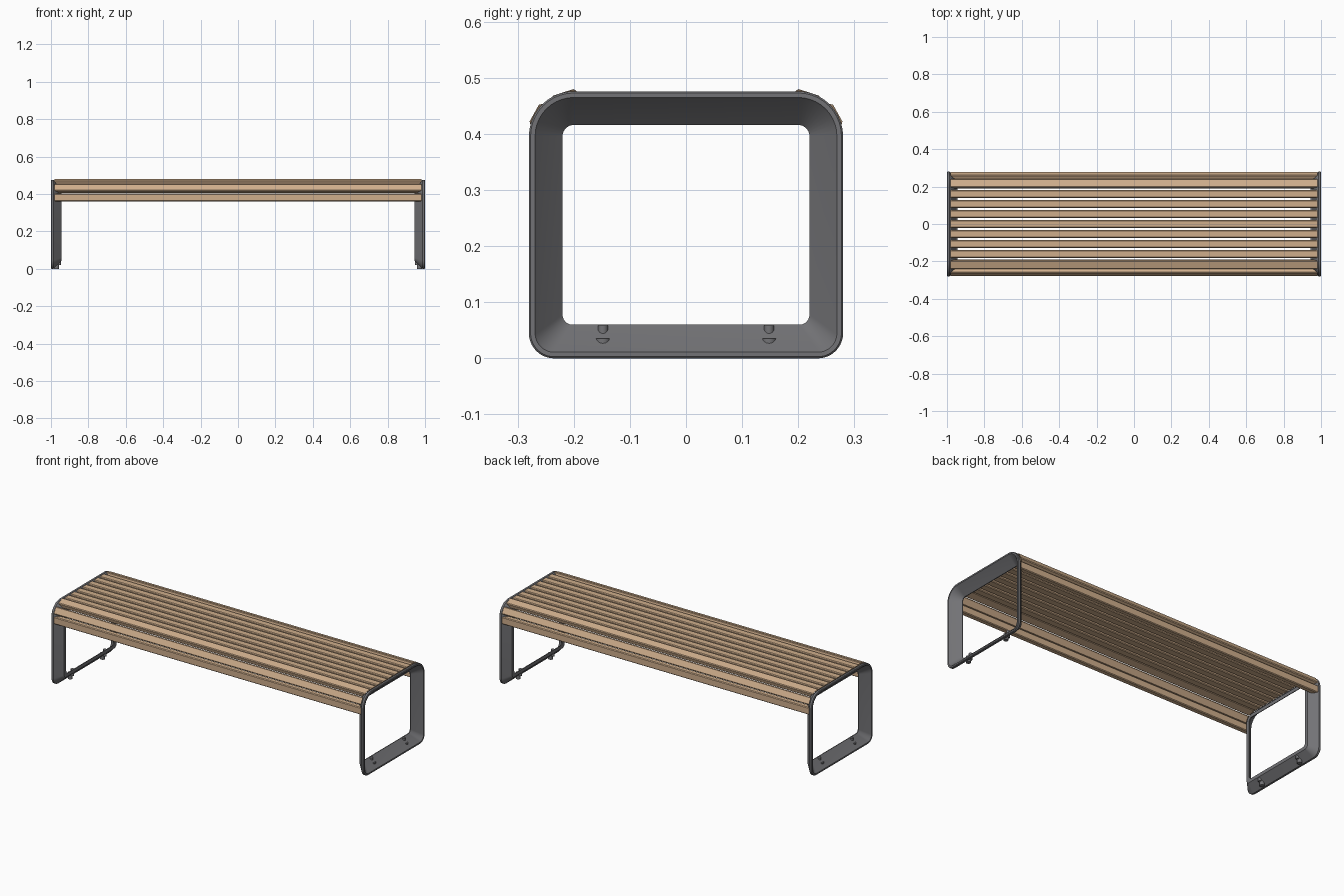
import bpy, bmesh
from math import sin, cos, pi, radians

if "Cube" in bpy.data.objects:
    bpy.data.objects.remove(bpy.data.objects["Cube"])


def material(name, rgb):
    m = bpy.data.materials.new(name)
    m.diffuse_color = (*rgb, 1)
    m.use_nodes = True
    m.node_tree.nodes["Principled BSDF"].inputs["Base Color"].default_value = m.diffuse_color
    return m


WOOD = material("wood", (0.62, 0.42, 0.26))
METAL = material("dark_metal", (0.17, 0.17, 0.18))


def loft(name, rings, mat, wrap=False):
    """Skin equal-length closed rings; cap the ends or wrap round."""
    bm = bmesh.new()
    vs = [[bm.verts.new(p) for p in r] for r in rings]
    n, k = len(vs[0]), len(vs)
    for i in range(k if wrap else k - 1):
        a, b = vs[i], vs[(i + 1) % k]
        for j in range(n):
            bm.faces.new((a[j], a[(j + 1) % n], b[(j + 1) % n], b[j]))
    if not wrap:
        bm.faces.new(vs[0])
        bm.faces.new(vs[-1])
    bmesh.ops.recalc_face_normals(bm, faces=bm.faces)
    me = bpy.data.meshes.new(name)
    bm.to_mesh(me)
    bm.free()
    me.materials.append(mat)
    ob = bpy.data.objects.new(name, me)
    bpy.context.collection.objects.link(ob)
    return ob


def finish(ob, axes=None):
    bpy.ops.object.select_all(action='DESELECT')
    ob.select_set(True)
    bpy.context.view_layer.objects.active = ob
    bpy.ops.object.shade_smooth_by_angle(angle=radians(30))
    if axes:
        m = ob.modifiers.new("mirror", 'MIRROR')
        m.use_axis = axes
        m.use_clip = False
        m.use_mirror_merge = False


def frame_ring(u, x, seg=10):
    """Rounded rectangle in the yz plane, inset by u."""
    hw, lo, hi = 0.28 - u, u, 0.476 - u
    rt, rb = max(0.08 - u, 0.018), max(0.045 - u, 0.018)
    corners = [(hw - rt, hi - rt, rt, 0), (rt - hw, hi - rt, rt, 90),
               (rb - hw, lo + rb, rb, 180), (hw - rb, lo + rb, rb, 270)]
    return [(x, cy + r * cos(radians(a + 90 * i / seg)),
             cz + r * sin(radians(a + 90 * i / seg)))
            for cy, cz, r, a in corners for i in range(seg + 1)]


# End frames: a closed loop of slanted bar, mirrored to the other end
section = [(0.003, 1.0), (0, 0.997), (0, 0.986), (0.041, 0.945),
           (0.06, 0.945), (0.06, 0.949), (0.014, 0.996), (0.011, 1.0)]
finish(loft("end_frame", [frame_ring(u, x) for u, x in section], METAL, True),
       (True, False, False))


def cylinder(name, x, y, r, z0, z1):
    ring = lambda z: [(x + r * cos(a * pi / 8), y + r * sin(a * pi / 8), z)
                      for a in range(16)]
    finish(loft(name, [ring(z0), ring(z1)], METAL), (True, True, False))


# Feet and the bolts that hold them
cylinder("foot", 0.97, 0.148, 0.013, 0.0, 0.035)
cylinder("foot_bolt", 0.956, 0.148, 0.009, 0.02, 0.059)


def slat(name, y, z, tilt=0, w=0.042, t=0.03, b=0.004, mirror=True):
    """Chamfered plank; (y, z) is its outer face centre, ends are mitred."""
    h, a = w / 2, radians(tilt)
    prof = [(-h + b, 0), (h - b, 0), (h, b), (h, t - b),
            (h - b, t), (b - h, t), (-h, t - b), (-h, b)]
    rings = [[(s * (0.982 - d), y + q * cos(a) - d * sin(a),
               z - q * sin(a) - d * cos(a)) for q, d in prof]
             for s in (-1, 1)]
    finish(loft(name, rings, WOOD), (False, True, False) if mirror else None)


# Flat seat slats
slat("seat_slat_centre", 0, 0.476, mirror=False)
for i in (1, 2, 3):
    slat(f"seat_slat_{i}", 0.0535 * i, 0.476)
# Slats wrapping over the rounded edges
slat("edge_slat_upper", 0.219, 0.474, 18, w=0.046)
slat("edge_slat_corner", 0.2705, 0.437, 61)
slat("edge_slat_side", 0.279, 0.381, 90)
